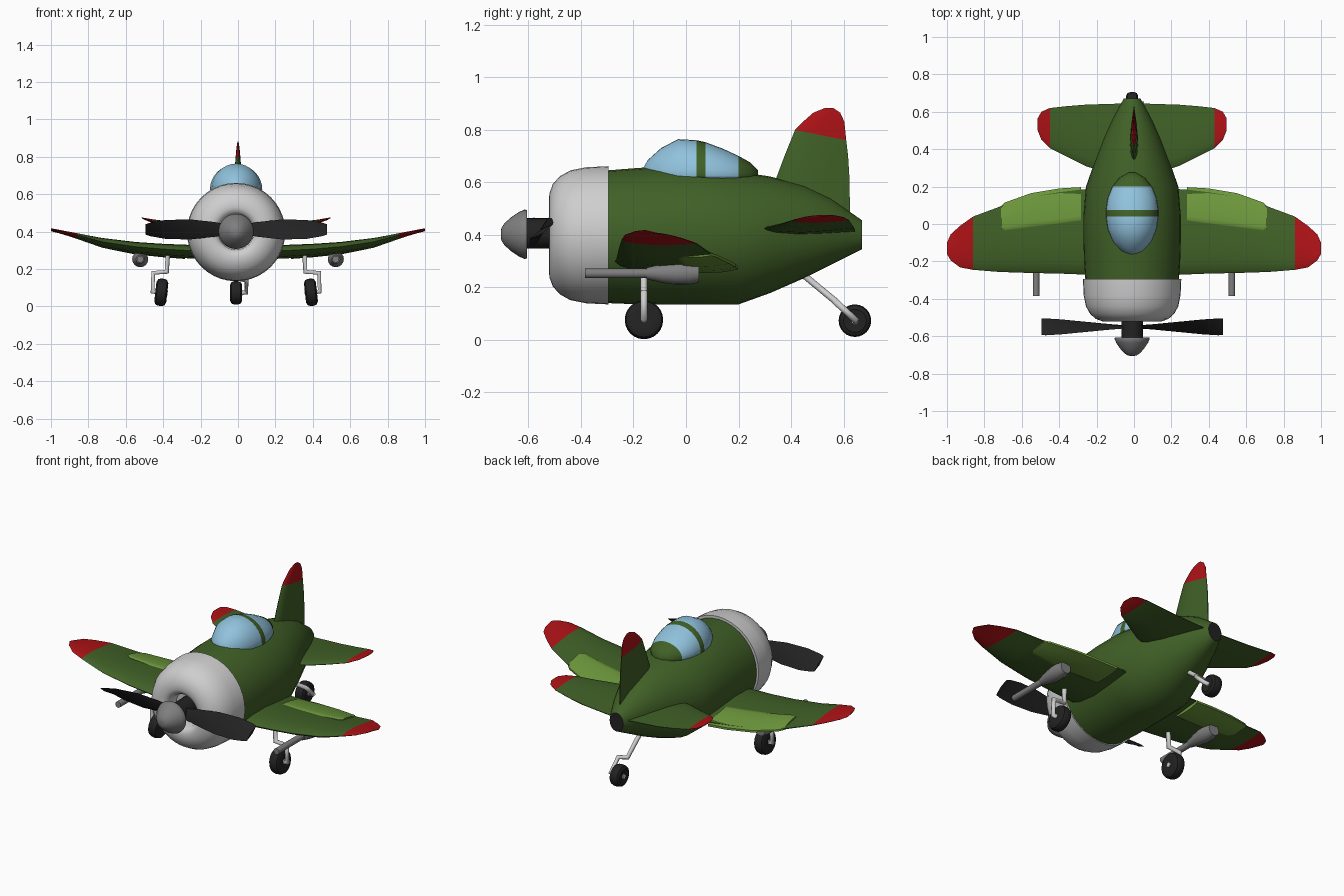
import bpy, bmesh, math
from mathutils import Vector

if "Cube" in bpy.data.objects:
    bpy.data.objects.remove(bpy.data.objects["Cube"])

CX = -0.01  # the body axis sits slightly off the wing centre


def mat(name, r, g, b):
    m = bpy.data.materials.new(name)
    m.diffuse_color = (r, g, b, 1)
    m.use_nodes = True
    m.node_tree.nodes["Principled BSDF"].inputs["Base Color"].default_value = m.diffuse_color
    return m


GREEN = mat("dark green", 0.052, 0.118, 0.02)
LIME = mat("light green", 0.15, 0.31, 0.045)
RED = mat("red", 0.42, 0.006, 0.008)
BLUE = mat("glass blue", 0.28, 0.54, 0.72)
PALE = mat("pale grey", 0.62, 0.62, 0.62)
GREY = mat("mid grey", 0.21, 0.21, 0.21)
BLACK = mat("black", 0.016, 0.016, 0.016)


def loft(name, rings, mats, rule=None, angle=40):
    """Skin closed rings of points, cap both ends; rule(centre) picks the material."""
    bm = bmesh.new()
    vs = [[bm.verts.new(p) for p in ring] for ring in rings]
    n = len(rings[0])
    for a, b in zip(vs, vs[1:]):
        for i in range(n):
            j = (i + 1) % n
            bm.faces.new((a[i], a[j], b[j], b[i]))
    bm.faces.new(vs[0])
    bm.faces.new(vs[-1])
    bmesh.ops.remove_doubles(bm, verts=bm.verts, dist=1e-5)
    bmesh.ops.recalc_face_normals(bm, faces=bm.faces)
    if rule:
        for f in bm.faces:
            f.material_index = rule(f.calc_center_median())
    me = bpy.data.meshes.new(name)
    bm.to_mesh(me)
    bm.free()
    for m in mats:
        me.materials.append(m)
    ob = bpy.data.objects.new(name, me)
    bpy.context.collection.objects.link(ob)
    bpy.ops.object.select_all(action='DESELECT')
    ob.select_set(True)
    bpy.context.view_layer.objects.active = ob
    bpy.ops.object.shade_smooth_by_angle(angle=math.radians(angle))
    return ob


def oval(y, w, z0, z1, n=32, x=CX):
    """Ellipse across the y axis, half width w, from z0 to z1."""
    c, h = (z0 + z1) / 2, (z1 - z0) / 2
    return [(x + w * math.cos(t), y, c + h * math.sin(t))
            for t in (2 * math.pi * i / n for i in range(n))]


def turned(name, profile, z, m, x=CX, n=32, angle=40):
    """Solid of revolution about a y-parallel axis from (y, r) pairs."""
    return loft(name, [oval(y, r, z - r, z + r, n, x) for y, r in profile], [m], None, angle)


U = (0, 0.04, 0.15, 0.4, 0.7, 1)
FOIL = (0, 0.4, 0.8, 1, 0.65, 0.1)
PANEL = (0.8, 0.95, 1, 0.9, 0.65, 0.2)


def foil(y0, y1, c, h, shape=FOIL, droop=0.0):
    """Aerofoil outline as (chord, thickness) points."""
    top = [(y0 + (y1 - y0) * u, c - droop * u + h * s) for u, s in zip(U, shape)]
    low = [(y0 + (y1 - y0) * u, c - droop * u - h * s) for u, s in zip(U, shape)]
    return top + low[::-1]


def strut(name, pts, r):
    cu = bpy.data.curves.new(name, 'CURVE')
    cu.dimensions = '3D'
    cu.bevel_depth = r
    cu.bevel_resolution = 3
    cu.use_fill_caps = True
    sp = cu.splines.new('POLY')
    sp.points.add(len(pts) - 1)
    for p, q in zip(sp.points, pts):
        p.co = (*q, 1)
    cu.materials.append(PALE)
    bpy.context.collection.objects.link(bpy.data.objects.new(name, cu))


def wheel(name, loc, r, tilt=0.0):
    def spin(profile):
        return [[(x, q * math.cos(t), q * math.sin(t))
                 for t in (2 * math.pi * i / 24 for i in range(24))] for x, q in profile]
    tyre = loft(name, spin([(-0.028, r * 0.4), (-0.032, r * 0.7), (-0.024, r * 0.93), (-0.01, r),
                            (0.01, r), (0.024, r * 0.93), (0.032, r * 0.7), (0.028, r * 0.4)]), [BLACK])
    hub = loft(name + "_hub", spin([(-0.034, 0.014), (0.034, 0.014)]), [PALE])
    for ob in (tyre, hub):
        ob.location = loc
        ob.rotation_euler.y = tilt


# Fuselage with a dark tail cap
BODY = [(-0.3, .25, .14, .645), (-0.2, .257, .136, .653), (-0.1, .26, .135, .66), (0.05, .26, .135, .66),
        (0.2, .247, .135, .64), (0.32, .205, .178, .622), (0.45, .155, .235, .588),
        (0.55, .11, .285, .54), (0.62, .073, .32, .49), (0.67, .045, .345, .455)]
loft("fuselage", [oval(*s) for s in BODY], [GREEN, BLACK], lambda c: int(c.y > 0.665))

# Engine cowl with recessed mouth
turned("engine_cowl", [(-0.295, .24), (-0.295, .263), (-0.38, .259), (-0.44, .247), (-0.48, .225),
                       (-0.507, .195), (-0.52, .16), (-0.522, .13), (-0.515, .108), (-0.495, .095),
                       (-0.44, .09), (-0.43, .02)], 0.398, PALE, n=40)

# Propeller hub, spinner and two twisted blades
turned("propeller_hub", [(-0.615, .058), (-0.44, .058)], 0.405, BLACK)
turned("spinner", [(-0.705, .012), (-0.702, .025), (-0.69, .043), (-0.665, .065),
                   (-0.635, .085), (-0.615, .094), (-0.606, .092)], 0.402, GREY)
BLADE = [(0.03, .015, .05), (0.12, .03, .08), (0.25, .055, .108), (0.38, .08, .1),
         (0.46, .09, .072), (0.485, .088, .055)]
for side, label in ((-1, "left"), (1, "right")):
    rings = []
    for x, dy, dz in BLADE:
        chord = Vector((0, side * dy / 2, dz / 2))
        thick = Vector((0, -chord.z, chord.y)).normalized() * 0.008
        mid = Vector((CX + side * x, -0.55, 0.412))
        rings.append([mid + chord, mid + thick, mid - chord, mid - thick])
    loft(label + "_propeller_blade", rings, [BLACK], angle=30)

# Canopy: glass with a painted band and a solid rear
CANOPY = [(-0.165, .015, .65), (-0.145, .06, .685), (-0.095, .102, .73), (-0.03, .13, .764), (0.04, .14, .76),
          (0.075, .14, .752), (0.14, .13, .728), (0.2, .105, .7), (0.245, .07, .675), (0.275, .02, .645)]


def canopy_ring(y, w, top):
    return [(x, y, 0.625 + (z - 0.625) * ((top - 0.625) if z > 0.625 else 0.03))
            for x, _, z in oval(y, w, -0.375, 1.625)]


loft("canopy", [canopy_ring(*s) for s in CANOPY], [BLUE, GREEN],
     lambda c: int(0.04 < c.y < 0.075 or c.y > 0.2), 60)

# Wings, flaps and tailplanes: (span, leading y, trailing y, height, half thickness)
WING = [(0.1, -.27, .19, .292, .036), (0.275, -.27, .185, .3, .036), (0.4, -.265, .17, .307, .034),
        (0.55, -.262, .145, .32, .031), (0.7, -.257, .1, .342, .027), (0.725, -.256, .09, .346, .026),
        (0.86, -.245, .04, .382, .015), (0.93, -.232, -.01, .4, .009),
        (0.98, -.195, -.055, .413, .005), (1.0, -.16, -.1, .418, .002)]
FLAP = [(0.283, .015, .197, .289, .032), (0.4, .0, .19, .297, .031), (0.55, -.017, .165, .311, .029),
        (0.69, -.035, .115, .335, .025), (0.712, -.02, .095, .34, .021)]
TAIL = [(0.03, .24, .645, .413, .02), (0.25, .31, .638, .427, .018), (0.35, .36, .63, .44, .014),
        (0.44, .405, .62, .455, .01), (0.485, .45, .6, .467, .006), (0.505, .5, .565, .474, .002)]
for side, label in ((-1, "left"), (1, "right")):
    def span(stations, x0=0.0, shape=FOIL, droop=0.0):
        return [[(x0 + side * s, y, z) for y, z in foil(a, b, c, h, shape, droop)]
                for s, a, b, c, h in stations]
    loft(label + "_wing", span(WING, droop=0.015), [GREEN, RED], lambda c: int(abs(c.x) > 0.862))
    loft(label + "_flap", span(FLAP, shape=PANEL, droop=0.015), [LIME])
    loft(label + "_tailplane", span(TAIL, CX), [GREEN, RED], lambda c: int(abs(c.x - CX) > 0.442))

    # Wing gun: thin barrel and pod
    gx = side * 0.523
    turned(label + "_gun_barrel", [(-0.385, .018), (-0.1, .018)], 0.253, GREY, gx, 16)
    turned(label + "_gun_pod", [(-0.15, .022), (-0.09, .036), (-0.04, .043), (0.01, .043), (0.05, .034)],
           0.253, GREY, gx, 16)

    # Main landing gear: cranked leg and leaning wheel
    leg = [(.365, .3), (.37, .185), (.443, .18), (.447, .08), (.4, .075)]
    strut(label + "_gear_leg", [(CX + side * x, -0.16, z) for x, z in leg], 0.014)
    wheel(label + "_wheel", (CX + side * 0.4, -0.16, 0.076), 0.073, -side * 0.11)

# Fin with a red tip, the paint line slopes down to the rear
FIN = [(0.45, .3, .625, 0, .024), (0.62, .345, .622, 0, .022), (0.7, .375, .617, 0, .019),
       (0.78, .415, .61, 0, .014), (0.83, .445, .603, 0, .01), (0.865, .485, .587, 0, .006),
       (0.883, .53, .56, 0, .002)]
rings = [[(x, y, s - (0.2 * (y - 0.51) if s == 0.78 else 0)) for y, x in foil(a, b, c, h)]
         for s, a, b, c, h in FIN]
loft("tail_fin", rings, [GREEN, RED], lambda c: int(c.z > 0.78 - 0.2 * (c.y - 0.51) + 0.003))

# Tail gear
strut("tail_gear_leg", [(CX, .45, .245), (CX, .565, .15), (.045, .575, .14),
                        (.045, .645, .075), (CX, .645, .073)], 0.013)
wheel("tail_wheel", (CX, 0.643, 0.073), 0.062)
